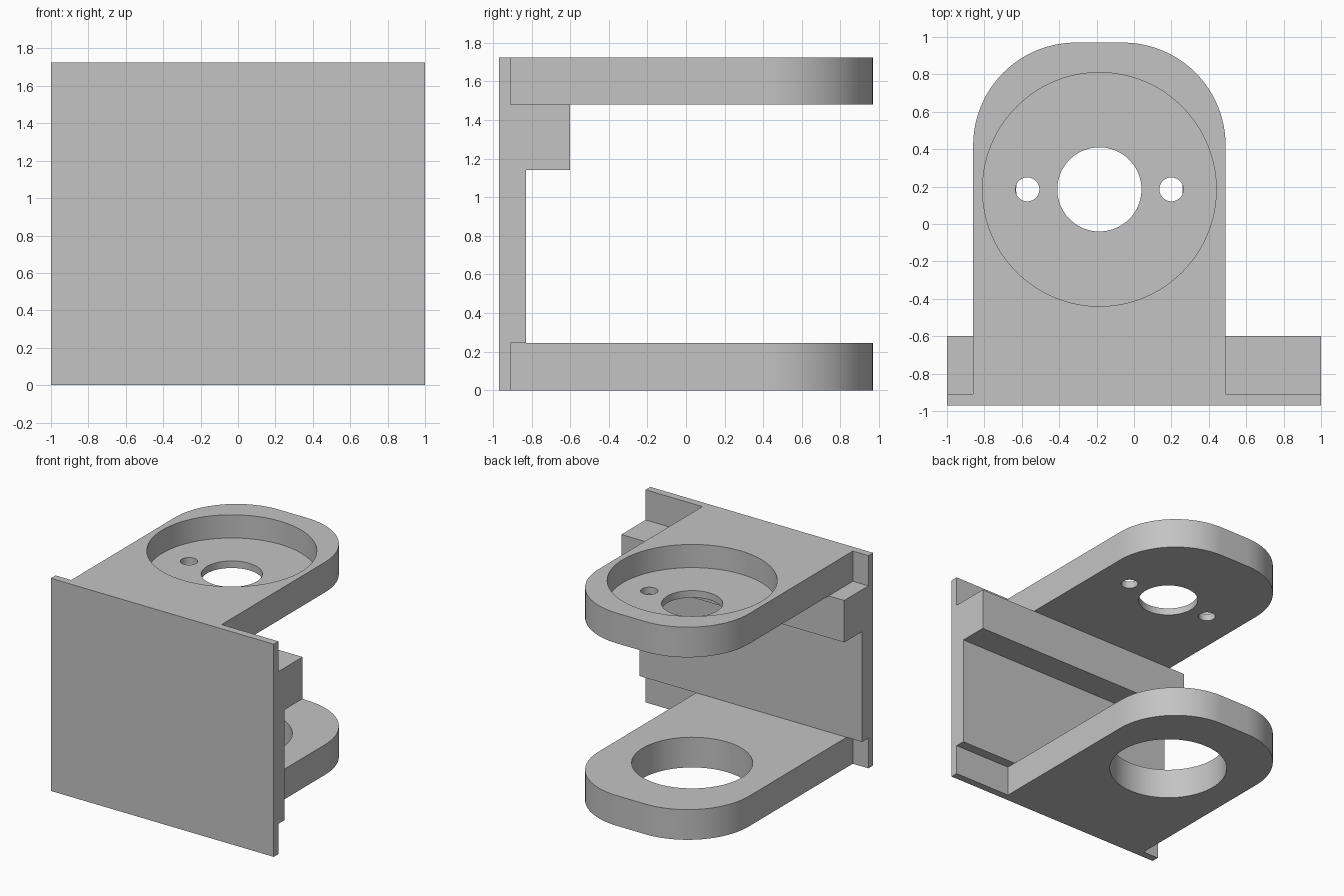
import bpy, bmesh, math

cube = bpy.data.objects.get("Cube")
if cube:
    bpy.data.objects.remove(cube, do_unlink=True)

grey = bpy.data.materials.new("plain grey")
grey.use_nodes = True
COLOUR = (0.55, 0.55, 0.55, 1)
grey.diffuse_color = COLOUR
grey.node_tree.nodes["Principled BSDF"].inputs["Base Color"].default_value = COLOUR

LEFT, RIGHT = 0.49, -0.86        # arm sides
CX, CY = -0.185, 0.185           # shared bore axis
WALL, TIP = -0.91, 0.97          # arm root and tip
ARM, TOP = 0.245, 1.725          # arm thickness, total height
CORNER = 0.55


def prism(name, outline, vector):
    """Extrude a closed outline of 3D points along a vector."""
    bm = bmesh.new()
    face = bm.faces.new([bm.verts.new(p) for p in outline])
    ext = bmesh.ops.extrude_face_region(bm, geom=[face])
    verts = [v for v in ext["geom"] if isinstance(v, bmesh.types.BMVert)]
    bmesh.ops.translate(bm, verts=verts, vec=vector)
    bmesh.ops.recalc_face_normals(bm, faces=bm.faces)
    mesh = bpy.data.meshes.new(name)
    bm.to_mesh(mesh)
    bm.free()
    mesh.materials.append(grey)
    obj = bpy.data.objects.new(name, mesh)
    bpy.context.collection.objects.link(obj)
    return obj


def arc(x, y, r, start, end, steps):
    angles = [math.radians(start + (end - start) * i / steps) for i in range(steps + 1)]
    return [(x + r * math.cos(a), y + r * math.sin(a)) for a in angles]


def bore(obj, x, y, r, z0, z1):
    """Cut a round hole or pocket between two heights."""
    ring = [(px, py, z0) for px, py in arc(x, y, r, 0, 360, 80)[:-1]]
    cutter = prism("cutter", ring, (0, 0, z1 - z0))
    cutter.hide_render = True
    mod = obj.modifiers.new("bore", "BOOLEAN")
    mod.operation, mod.solver, mod.object = "DIFFERENCE", "EXACT", cutter
    bpy.ops.object.select_all(action="DESELECT")
    bpy.context.view_layer.objects.active = obj
    obj.select_set(True)
    bpy.ops.object.modifier_apply(modifier=mod.name)
    bpy.data.objects.remove(cutter, do_unlink=True)


def arm(name, z):
    """Flat arm with two rounded corners at its tip."""
    outline = [(RIGHT, WALL), (LEFT, WALL)]
    outline += arc(LEFT - CORNER, TIP - CORNER, CORNER, 0, 90, 24)
    outline += arc(RIGHT + CORNER, TIP - CORNER, CORNER, 90, 180, 24)
    return prism(name, [(x, y, z) for x, y in outline], (0, 0, ARM))


# Back wall: thin plate, thicker middle and a ledge under the upper arm
profile = [(-0.97, 0), (WALL, 0), (WALL, ARM), (-0.83, ARM), (-0.83, 1.14),
           (-0.6, 1.14), (-0.6, TOP - ARM), (WALL, TOP - ARM), (WALL, TOP), (-0.97, TOP)]
prism("mounting_wall", [(-1, y, z) for y, z in profile], (2, 0, 0))

# Lower arm with a wide through hole
lower = arm("lower_arm", 0)
bore(lower, CX, CY, 0.445, -0.1, ARM + 0.1)

# Upper arm with a round pocket, shaft hole and two screw holes
upper = arm("upper_arm", TOP - ARM)
bore(upper, CX, CY, 0.625, TOP - 0.188, TOP + 0.1)
bore(upper, CX, CY, 0.225, 1.4, TOP + 0.1)
for side in (-1, 1):
    bore(upper, CX + side * 0.385, CY, 0.064, 1.4, TOP + 0.1)

# Smooth the curved walls, keep the edges sharp
for obj in (lower, upper):
    bpy.ops.object.select_all(action="DESELECT")
    bpy.context.view_layer.objects.active = obj
    obj.select_set(True)
    bpy.ops.object.shade_smooth_by_angle(angle=math.radians(30))
